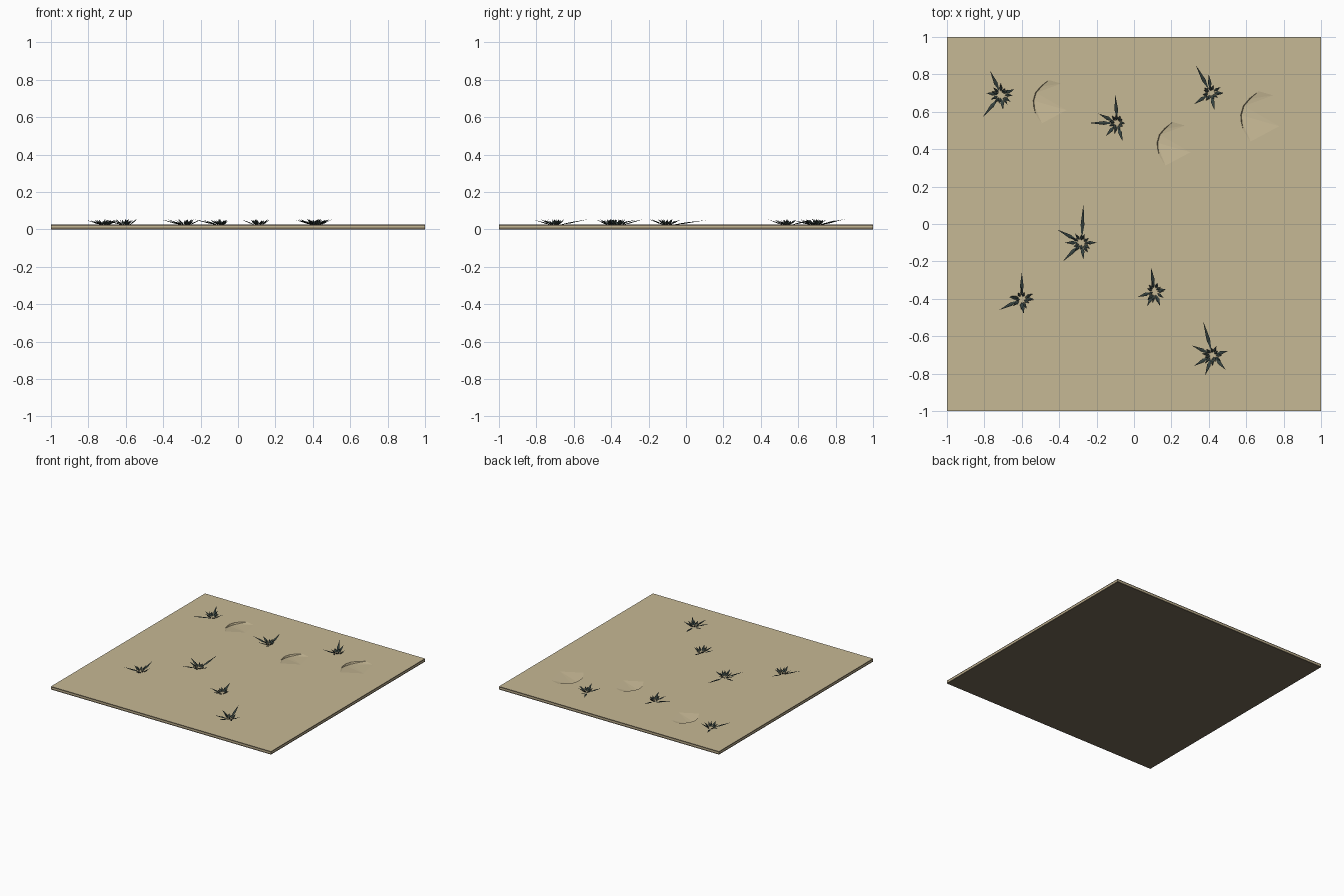
import bpy, bmesh, math, random
from mathutils import Vector

if "Cube" in bpy.data.objects:
    bpy.data.objects.remove(bpy.data.objects["Cube"])

random.seed(4)
TOP = 0.025


def material(name, rgb):
    m = bpy.data.materials.new(name)
    m.diffuse_color = (*rgb, 1)
    m.use_nodes = True
    m.node_tree.nodes["Principled BSDF"].inputs["Base Color"].default_value = m.diffuse_color
    return m


sand = material("sand tan", (0.565, 0.479, 0.298))
soil = material("soil brown", (0.168, 0.136, 0.091))
grass = material("dark grass green", (0.036, 0.054, 0.049))


def finish(bm, name, *mats):
    mesh = bpy.data.meshes.new(name)
    bm.to_mesh(mesh)
    bm.free()
    for m in mats:
        mesh.materials.append(m)
    ob = bpy.data.objects.new(name, mesh)
    bpy.context.collection.objects.link(ob)


# Sand slab: square outline with crescent hollows cut in its top
bm = bmesh.new()


def ring(points, z):
    return [bm.verts.new((x, y, z)) for x, y in points]


def loop_edges(vs):
    return [bm.edges.new((vs[i], vs[(i + 1) % len(vs)])) for i in range(len(vs))]


square = [(-1, -1), (1, -1), (1, 1), (-1, 1)]
levels = [ring(square, z) for z in (0, 0.009, 0.017, TOP)]
fill = loop_edges(levels[-1])

# Each hollow: steep curved wall on the left, floor rising to the right
wall = [(0.07, 0.10), (0.025, 0.065), (-0.005, 0.03), (-0.018, -0.015), (-0.015, -0.05), (-0.005, -0.09)]
rim = [(0.03, -0.145), (0.17, -0.07), (0.14, 0.08)]
hollows = []
for cx, cy, s in [(-0.522, 0.675, 0.95), (0.14, 0.45, 0.95), (0.59, 0.60, 1.1)]:
    upper = ring([(cx + x * s, cy + y * s) for x, y in wall], TOP)
    outer = ring([(cx + x * s, cy + y * s) for x, y in rim], TOP)
    fill += loop_edges(upper + outer)
    hollows.append((upper, outer))
bmesh.ops.triangle_fill(bm, use_beauty=True, use_dissolve=False, edges=fill, normal=(0, 0, 1))

for upper, outer in hollows:
    n = len(upper)
    floor = [bm.verts.new(upper[i].co + Vector((0.004, -0.002, -0.015 * math.sin(math.pi * i / (n - 1)))))
             for i in range(1, n - 1)]
    bottom = [upper[0]] + floor + [upper[-1]]
    for i in range(n - 1):
        bm.faces.new(list(dict.fromkeys([upper[i], bottom[i], bottom[i + 1], upper[i + 1]])))
    # floor fan towards the outer rim
    targets = [outer[2], outer[2], outer[1], outer[0], outer[0]]
    for i in range(n - 1):
        bm.faces.new((bottom[i], bottom[i + 1], targets[i]))
    bm.faces.new((bottom[2], outer[1], outer[2]))
    bm.faces.new((bottom[3], outer[0], outer[1]))

# banded slab sides and underside: soil, sand, soil
for k in range(3):
    for i in range(4):
        j = (i + 1) % 4
        f = bm.faces.new((levels[k][i], levels[k][j], levels[k + 1][j], levels[k + 1][i]))
        f.material_index = 0 if k == 1 else 1
bm.faces.new(levels[0][::-1]).material_index = 1
bmesh.ops.recalc_face_normals(bm, faces=bm.faces)
finish(bm, "sand_slab", sand, soil)


# Grass blade: slim folded spike leaning outwards
def blade(bm, cx, cy, ang, length, rise, width):
    d = Vector((math.cos(ang), math.sin(ang), 0))
    side = Vector((-d.y, d.x, 0))
    base = Vector((cx, cy, TOP - 0.002)) + d * min(0.018, length * 0.3)
    tip = Vector((cx, cy, TOP + rise)) + d * length
    mid = base.lerp(tip, 0.4)
    v = [bm.verts.new(p) for p in (base, mid + side * width, mid - side * width,
                                   mid + Vector((0, 0, 0.003)), mid - Vector((0, 0, 0.003)), tip)]
    for a, b in ((1, 3), (3, 2), (2, 4), (4, 1)):
        bm.faces.new((v[0], v[a], v[b]))
        bm.faces.new((v[5], v[b], v[a]))


# Tufts: centre, then tips of the longest blades
tufts = [
    ((-0.71, 0.69), [(-0.77, 0.82), (-0.81, 0.57), (-0.64, 0.72), (-0.70, 0.61), (-0.79, 0.70)]),
    ((-0.09, 0.54), [(-0.24, 0.54), (-0.10, 0.69), (-0.06, 0.44), (-0.19, 0.59), (-0.15, 0.47)]),
    ((0.41, 0.70), [(0.33, 0.85), (0.32, 0.64), (0.48, 0.70), (0.43, 0.61), (0.40, 0.80)]),
    ((-0.28, -0.10), [(-0.27, 0.11), (-0.41, -0.03), (-0.38, -0.20), (-0.20, -0.10), (-0.27, -0.19), (-0.37, -0.10)]),
    ((-0.60, -0.40), [(-0.60, -0.26), (-0.72, -0.46), (-0.54, -0.40), (-0.59, -0.48), (-0.67, -0.39)]),
    ((0.11, -0.36), [(0.09, -0.23), (0.02, -0.39), (0.17, -0.35), (0.14, -0.44), (0.07, -0.44)]),
    ((0.42, -0.70), [(0.37, -0.52), (0.31, -0.65), (0.49, -0.78), (0.38, -0.81), (0.32, -0.76), (0.50, -0.68)]),
]
for k, ((cx, cy), tips) in enumerate(tufts):
    bm = bmesh.new()
    for x, y in tips:
        blade(bm, cx, cy, math.atan2(y - cy, x - cx), math.hypot(x - cx, y - cy),
              random.uniform(0.024, 0.031), 0.01)
    for i in range(11):
        blade(bm, cx, cy, math.tau * (i + random.uniform(-0.3, 0.3)) / 11,
              random.uniform(0.035, 0.065), random.uniform(0.022, 0.031), 0.008)
    bmesh.ops.recalc_face_normals(bm, faces=bm.faces)
    finish(bm, f"grass_tuft_{k + 1}", grass)
